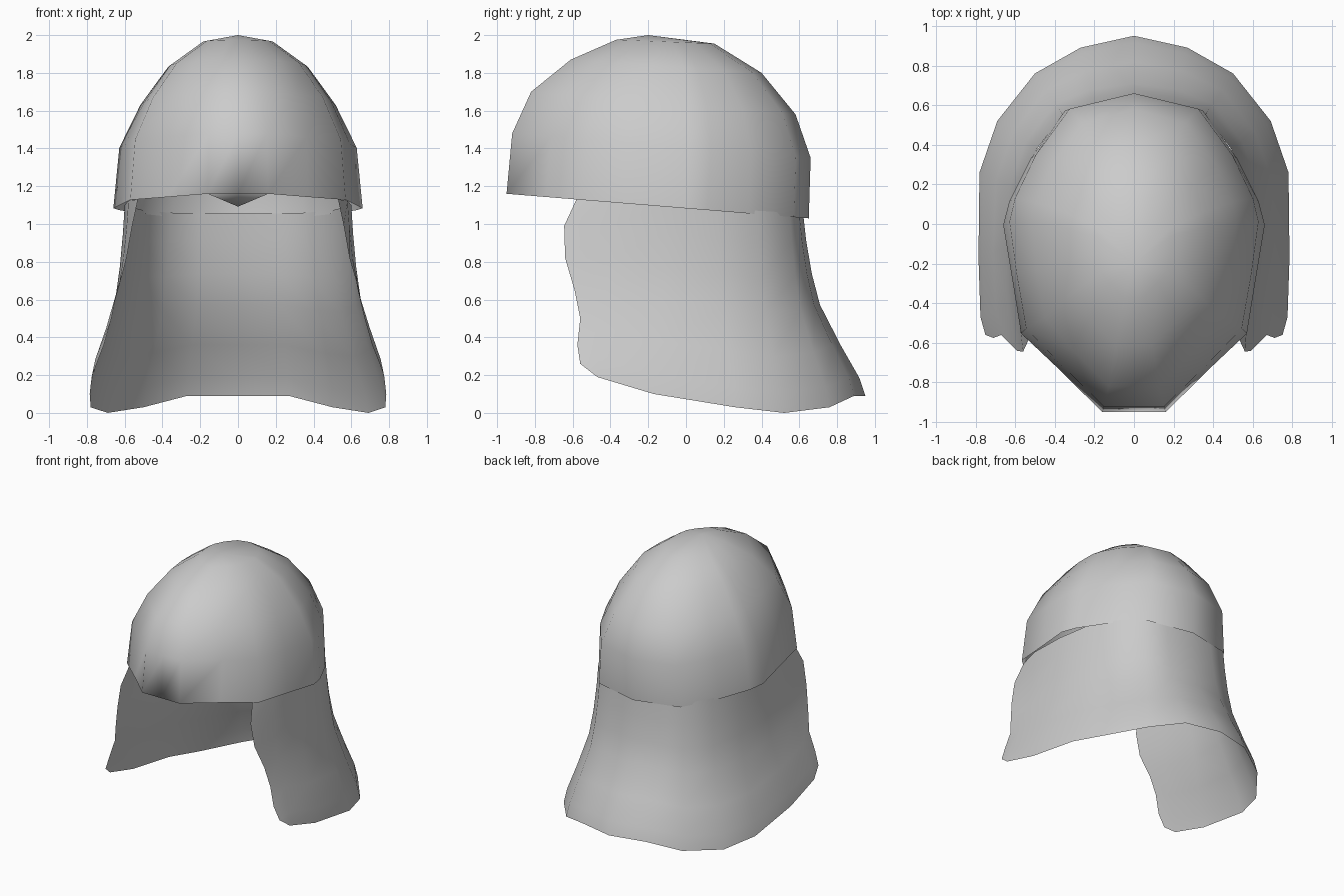
import bpy, math

if "Cube" in bpy.data.objects:
    bpy.data.objects.remove(bpy.data.objects["Cube"])


def make(name, verts, faces):
    me = bpy.data.meshes.new(name)
    me.from_pydata(verts, [], faces)
    me.polygons.foreach_set("use_smooth", [True] * len(faces))
    ob = bpy.data.objects.new(name, me)
    bpy.context.collection.objects.link(ob)
    return ob


def lerp(a, b, t):
    return a + (b - a) * t


def mirrored(half):
    # Half outline running front (or middle) to end; middle points have x = 0
    return half + [(-x, *rest) for x, *rest in reversed(half) if x > 1e-6]


# Helmet dome: the rim outline is scaled up through tilted levels
rim = [(0, -.95), (.16, -.95), (.37, -.74), (.57, -.55), (.615, -.27),
       (.66, 0), (.63, .12), (.52, .34), (.35, .58), (0, .66)]
# front y, front z, back y, back z, half width, roundness
levels = [(-.95, 1.16, .65, 1.03, .66, 0),
          (-.92, 1.48, .66, 1.35, .63, .15),
          (-.82, 1.70, .58, 1.58, .52, .3),
          (-.61, 1.87, .40, 1.80, .375, .45),
          (-.37, 1.975, .15, 1.955, .19, .6)]
verts, faces = [], []
for fy, fz, by, bz, w, m in levels:
    half = []
    for x, y in rim:
        t = (y + .95) / 1.61
        nx = lerp(x / .66, math.sqrt(max(0, 1 - (2 * t - 1) ** 2)), m)
        if y == -.95:
            nx = x / .66
        half.append((w * nx, lerp(fy, by, t), lerp(fz, bz, t)))
    ring = mirrored(half)
    n = len(ring)
    verts += ring
for r in range(len(levels) - 1):
    for i in range(n):
        j = (i + 1) % n
        faces.append((r * n + i, r * n + j, (r + 1) * n + j, (r + 1) * n + i))
top = len(verts)
verts.append((0, -.2, 2.0))
last = (len(levels) - 1) * n
faces += [(last + i, last + (i + 1) % n, top) for i in range(n)]

# Small pointed flap under the front rim
tip = len(verts)
verts.append((0, -.1, 1.092))
faces += [(0, tip, 1), (n - 1, tip, 0)]
make("helmet_dome", verts, faces)

# Neck guard: flared sheet from under the rim down to a wavy hem
top_edge = [(0, .62, 1.055), (.2, .60, 1.055), (.36, .55, 1.06), (.49, .38, 1.07),
            (.57, .17, 1.09), (.60, -.1, 1.1), (.58, -.4, 1.125), (.53, -.58, 1.135)]
hem = [(0, .95, .09), (.27, .89, .09), (.5, .76, .03), (.69, .52, 0),
       (.78, .26, .03), (.785, -.17, .10), (.775, -.47, .19), (.75, -.555, .26)]
front_edge = [(.53, -.58, 1.13), (.56, -.645, .99), (.59, -.64, .82), (.64, -.59, .65),
              (.67, -.56, .5), (.71, -.575, .36), (.75, -.56, .26)]
drop = [0, .15, .33, .5, .72, .9, 1]
flare = [0, .05, .14, .27, .6, .9, 1]
verts, faces = [], []
for k, (v, f) in enumerate(zip(drop, flare)):
    half = [(lerp(a[0], b[0], f), lerp(a[1], b[1], f), lerp(a[2], b[2], v))
            for a, b in zip(top_edge, hem)]
    half[-1] = front_edge[k]
    verts += [(-x, y, z) for x, y, z in reversed(half[1:])] + half
c = 2 * len(hem) - 1
for r in range(len(drop) - 1):
    for i in range(c - 1):
        a = r * c + i
        faces.append((a, a + 1, a + c + 1, a + c))
make("neck_guard", verts, faces)
